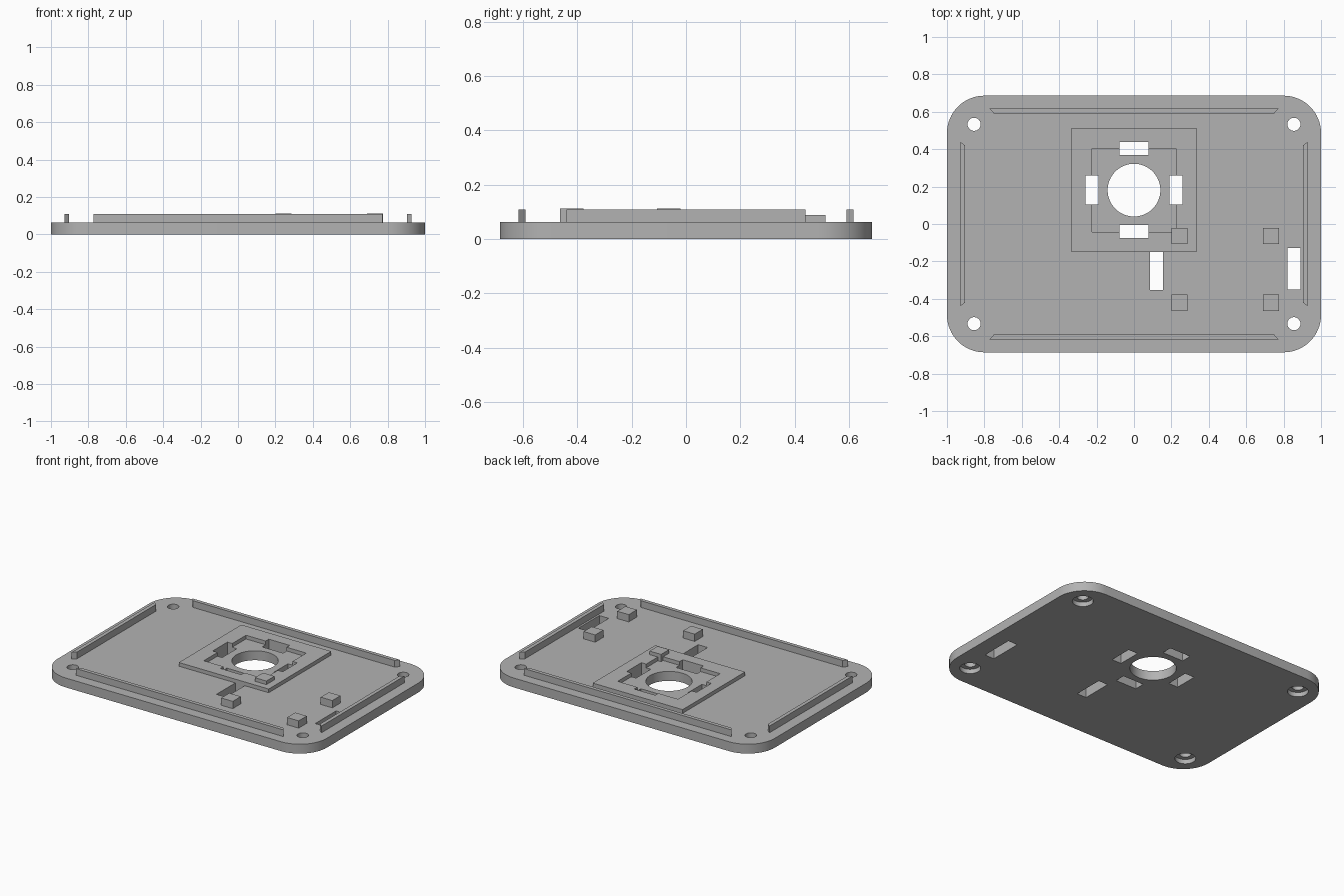
import bpy
import bmesh
from math import cos, sin, pi, radians

cube = bpy.data.objects.get("Cube")
if cube:
    bpy.data.objects.remove(cube)

# One grey plastic for everything
grey = bpy.data.materials.new("grey plastic")
grey.use_nodes = True
colour = (0.45, 0.45, 0.45, 1)
grey.diffuse_color = colour
grey.node_tree.nodes["Principled BSDF"].inputs["Base Color"].default_value = colour

PLATE_TOP, FRAME_TOP, RIM_TOP, POST_TOP = 0.063, 0.088, 0.108, 0.112


def prism(name, outline, z0, z1):
    """Extrude a counter-clockwise outline from z0 to z1."""
    bm = bmesh.new()
    face = bm.faces.new([bm.verts.new((x, y, z0)) for x, y in outline])
    top = bmesh.ops.extrude_face_region(bm, geom=[face])["geom"]
    for v in top:
        if isinstance(v, bmesh.types.BMVert):
            v.co.z = z1
    bmesh.ops.recalc_face_normals(bm, faces=bm.faces)
    mesh = bpy.data.meshes.new(name)
    bm.to_mesh(mesh)
    bm.free()
    mesh.materials.append(grey)
    obj = bpy.data.objects.new(name, mesh)
    bpy.context.collection.objects.link(obj)
    return obj


def rect(cx, cy, w, d):
    return [(cx + sx * w / 2, cy + sy * d / 2)
            for sx, sy in ((-1, -1), (1, -1), (1, 1), (-1, 1))]


def circle(cx, cy, r, n):
    return [(cx + r * cos(2 * pi * i / n), cy + r * sin(2 * pi * i / n))
            for i in range(n)]


def rounded_rect(hx, hy, r, n=16):
    points = []
    for k, (sx, sy) in enumerate(((1, 1), (-1, 1), (-1, -1), (1, -1))):
        for i in range(n + 1):
            a = pi / 2 * (k + i / n)
            points.append((sx * (hx - r) + r * cos(a), sy * (hy - r) + r * sin(a)))
    return points


def cut(target, outline, z0=-0.1, z1=0.3):
    """Remove a prism from the target."""
    cutter = prism("cutter", outline, z0, z1)
    cutter.hide_render = True
    mod = target.modifiers.new("cut", "BOOLEAN")
    mod.operation, mod.solver, mod.object = "DIFFERENCE", "EXACT", cutter
    bpy.context.view_layer.update()
    graph = bpy.context.evaluated_depsgraph_get()
    mesh = bpy.data.meshes.new_from_object(target.evaluated_get(graph))
    target.modifiers.clear()
    target.data = mesh
    bpy.data.objects.remove(cutter)


# Base plate with rounded corners, and the square frame on it
plate = prism("base_plate", rounded_rect(1.0, 0.686, 0.2), 0, PLATE_TOP)
CY = 0.181
frame = prism("raised_frame", rect(0, CY, 0.668, 0.664), PLATE_TOP, FRAME_TOP)
cut(frame, rect(0, CY, 0.448, 0.448))

# Round opening and four clip slots around it
cut(plate, circle(0, CY, 0.141, 64))
for s in (-1, 1):
    for part in (plate, frame):
        cut(part, rect(0, CY + s * 0.222, 0.156, 0.07))
        cut(part, rect(s * 0.225, CY, 0.07, 0.156))

# Two strap slots
cut(plate, rect(0.121, -0.25, 0.07, 0.204))
cut(plate, rect(0.855, -0.24, 0.07, 0.222))

# Corner screw holes with wider bores underneath
for sx in (-1, 1):
    for sy in (-1, 1):
        cut(plate, circle(sx * 0.855, sy * 0.533, 0.035, 32))
        cut(plate, circle(sx * 0.855, sy * 0.533, 0.064, 32), -0.1, 0.03)

# Locating ribs with mitred ends, along all four sides
for s, side in ((-1, "front"), (1, "back")):
    prism(side + "_rib", [(-0.772, s * 0.617), (0.772, s * 0.617),
                          (0.75, s * 0.592), (-0.75, s * 0.592)], PLATE_TOP, RIM_TOP)
for s, side in ((-1, "right"), (1, "left")):
    prism(side + "_rib", [(s * 0.928, -0.44), (s * 0.928, 0.44),
                          (s * 0.903, 0.42), (s * 0.903, -0.42)], PLATE_TOP, RIM_TOP)

# Four square support posts
for x, xn in ((0.243, "inner"), (0.733, "outer")):
    for y, yn in ((-0.064, "back"), (-0.421, "front")):
        prism(f"{yn}_{xn}_post", rect(x, y, 0.086, 0.086), PLATE_TOP, POST_TOP)

# Smooth the round walls, keep the edges sharp
bpy.ops.object.select_all(action="DESELECT")
plate.select_set(True)
bpy.context.view_layer.objects.active = plate
bpy.ops.object.shade_smooth_by_angle(angle=radians(30))
